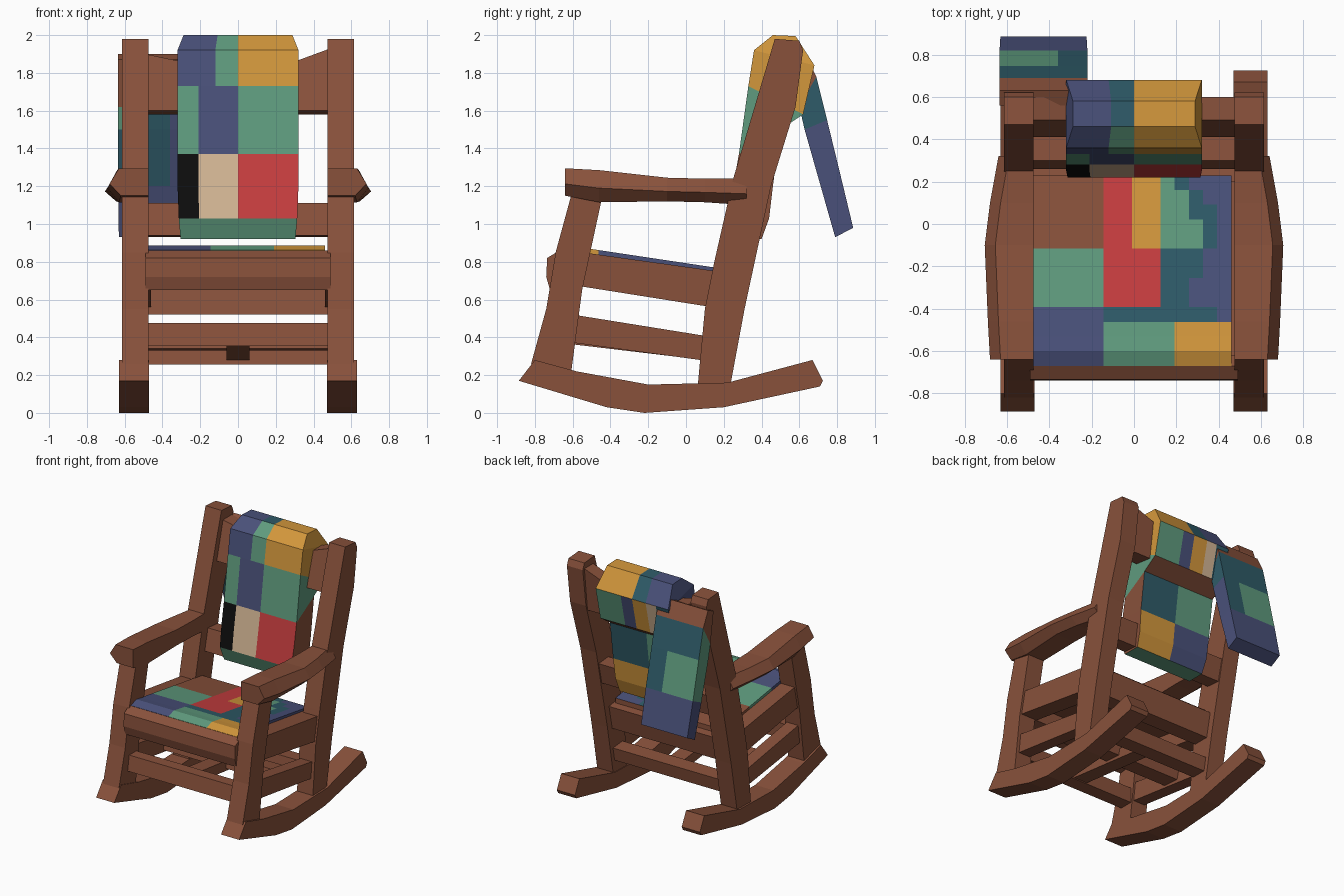
import bpy, bmesh

if "Cube" in bpy.data.objects:
    bpy.data.objects.remove(bpy.data.objects["Cube"])

COLOURS = {
    'B': ("brown wood", (.25, .083, .044)), 'N': ("navy", (.068, .082, .195)),
    'T': ("teal", (.028, .105, .14)), 'G': ("green", (.115, .33, .21)),
    'O': ("orange", (.65, .31, .045)), 'R': ("red", (.58, .048, .05)),
    'C': ("cream", (.66, .47, .30)), 'K': ("black", (.004, .004, .004)),
}
KEYS = list(COLOURS)
MATS = []
for n, c in COLOURS.values():
    m = bpy.data.materials.new(n)
    m.diffuse_color = (*c, 1)
    m.use_nodes = True
    m.node_tree.nodes["Principled BSDF"].inputs["Base Color"].default_value = m.diffuse_color
    MATS.append(m)


def finish(name, bm):
    bmesh.ops.recalc_face_normals(bm, faces=bm.faces)
    me = bpy.data.meshes.new(name)
    bm.to_mesh(me)
    bm.free()
    for m in MATS:
        me.materials.append(m)
    ob = bpy.data.objects.new(name, me)
    bpy.context.collection.objects.link(ob)
    return ob


def loft(name, rings):
    """Brown solid skinned through rings of 3D points."""
    bm = bmesh.new()
    vs = [[bm.verts.new(p) for p in r] for r in rings]
    n = len(vs[0])
    for a, b in zip(vs, vs[1:]):
        for i in range(n):
            bm.faces.new((a[i], a[(i + 1) % n], b[(i + 1) % n], b[i]))
    bm.faces.new(vs[0])
    bm.faces.new(vs[-1])
    return finish(name, bm)


def prism(name, profile, x0, x1):
    """Side profile (y, z) extruded along x."""
    return loft(name, [[(x, y, z) for y, z in profile] for x in (x0, x1)])


def patchwork(name, front, back, xs, frows, brows, lcap, rcap, end, start, scale=None):
    """Slab between two (y, z) lines, coloured cell by cell from letter rows."""
    bm = bmesh.new()
    scale = scale or [1] * len(front)
    mid = (xs[0] + xs[-1]) / 2
    F, K = [[[bm.verts.new((mid + (x - mid) * s, y, z)) for x in xs]
             for (y, z), s in zip(line, scale)] for line in (front, back)]

    def quad(vs, key):
        bm.faces.new(vs).material_index = KEYS.index(key)

    for i in range(len(front) - 1):
        for S, rows in ((F, frows), (K, brows)):
            for j in range(len(xs) - 1):
                quad((S[i][j], S[i][j + 1], S[i + 1][j + 1], S[i + 1][j]), rows[i][j])
        for j, cap in ((0, lcap), (-1, rcap)):
            quad((F[i][j], F[i + 1][j], K[i + 1][j], K[i][j]), cap[i])
    for i, row in ((0, start), (-1, end)):
        for j in range(len(xs) - 1):
            quad((F[i][j], F[i][j + 1], K[i][j + 1], K[i][j]), row[j])
    return finish(name, bm)


# Paired side parts
for side, s in (("left", -1), ("right", 1)):
    prism(side + "_rocker", [(-.885, .17), (-.42, .03), (-.22, 0), (.2, .03), (.71, .14),
                             (.725, .17), (.67, .28), (.22, .16), (-.2, .15), (-.58, .22),
                             (-.8, .28)], s * .47, s * .63)
    prism(side + "_front_leg", [(-.82, .26), (-.74, .55), (-.69, .85), (-.6, 1.18),
                                (-.44, 1.16), (-.55, .65), (-.61, .2)], s * .475, s * .615)
    prism(side + "_back_post", [(.06, .12), (.10, .55), (.15, .8), (.25, 1.24), (.47, 1.98),
                                (.60, 1.97), (.62, 1.92), (.58, 1.62), (.45, 1.2),
                                (.31, .55), (.23, .12)], s * .475, s * .615)
    prism(side + "_seat_rail", [(-.62, .68), (.2, .55), (.2, .745), (-.62, .86)],
          s * .46, s * .6)
    prism(side + "_stretcher", [(-.66, .38), (.15, .27), (.15, .40), (-.66, .53)],
          s * .49, s * .59)
    # Armrest with a pointed outer edge, widest in the middle
    rings = []
    for y, xo, z0, z1 in ((-.64, .68, 1.15, 1.295), (-.46, .69, 1.115, 1.285),
                          (-.1, .705, 1.12, 1.245), (.1, .68, 1.115, 1.24),
                          (.32, .64, 1.1, 1.24)):
        rings.append([(s * x, y, z) for x, z in
                      ((.475, z0), (xo - .06, z0), (xo, (z0 + z1) / 2 - .01),
                       (xo - .05, z1), (.475, z1))])
    loft(side + "_armrest", rings)

# Cross members
prism("front_apron", [(-.72, .65), (-.74, .72), (-.735, .82), (-.67, .86), (-.55, .84),
                      (-.55, .67)], -.49, .49)
prism("front_stretcher", [(-.71, .355), (-.69, .475), (-.6, .475), (-.6, .355)], -.49, .49)
prism("middle_stretcher", [(-.24, .34), (-.22, .43), (-.08, .41), (-.1, .33)], -.53, .53)
prism("rear_stretcher", [(.1, .255), (.12, .37), (.24, .36), (.22, .255)], -.49, .49)
prism("rear_seat_rail", [(.12, .52), (.16, .73), (.29, .71), (.25, .52)], -.49, .49)
prism("lower_back_rail", [(.26, .94), (.30, 1.11), (.42, 1.10), (.38, .93)], -.49, .49)
prism("centre_beam", [(-.66, .37), (.18, .27), (.18, .35), (-.66, .45)], -.06, .06)

# Upper back rail, rising toward the posts
loft("upper_back_rail", [[(x, .41, 1.6), (x, .49, t), (x, .6, t), (x, .56, 1.58)]
                         for x, t in ((-.49, 1.9), (-.3, 1.86), (.3, 1.86), (.49, 1.93))])

# Patchwork seat cushion (rows run back to front)
rows = ["BBBBBRROOGTNNN", "BBBBBRROOGGTNN", "BBBBBRROOGGTTN", "BBBBBRROOGGGTN",
        "BBBBBRROOGGGTN", "GGGGGRRRRTTTNN", "GGGGGRRRRTTTNN", "GGGGGRRRRTTNNN",
        "GGGGGRRRRTTNNN", "NNNNNTTTTTTTTN", "NNNNNGGGGGOOOO", "NNNNNGGGGGOOOO",
        "NNNNNGGGGGOOOO"]
ys = [.23 - .9 * i / 13 for i in range(14)]
top = [(y, .875 - .15 * (y + .55) if y > -.6 else .862) for y in ys]
top[-2] = (ys[-2], .885)
patchwork("seat_cushion", top, [(y, z - .09) for y, z in top],
          [-.48 + .94 * i / 14 for i in range(15)], rows, ["B" * 14] * 13,
          [r[0] for r in rows], [r[-1] for r in rows], rows[-1], "B" * 14)

# Patchwork back cushion, folded over the upper rail (rows run bottom to top)
patchwork("back_cushion",
          [(.26, .92), (.22, 1.03), (.25, 1.2), (.28, 1.37), (.33, 1.73), (.36, 1.92), (.46, 2)],
          [(.40, .92), (.44, 1.03), (.46, 1.2), (.50, 1.5), (.62, 1.58), (.68, 1.84), (.58, 1.995)],
          [-.32, -.21, -.12, 0, .1, .2, .32],
          ["GGGGGG", "KCCRRR", "KCCRRR", "GNNGGG", "NNGOOO", "NNGOOO"],
          ["NNNOOO", "NNNOOO", "GGGTTT", "BBBBBB", "TCONGG", "NNTOOO"],
          "BBBGNN", "BBBGOO", "NNTOOO", "GGGGGG", [.95, .98, 1, 1, 1, 1, .9])

# Throw hanging behind the back on one side
patchwork("hanging_throw",
          [(.79, .93), (.713, 1.2), (.628, 1.5), (.60, 1.62), (.56, 1.87)],
          [(.885, .98), (.82, 1.25), (.747, 1.55), (.69, 1.78), (.63, 1.9)],
          [-.635, -.48, -.36, -.22],
          ["NNN", "TTN", "GTN", "BBB"], ["NNN", "GGT", "TTT", "BBB"],
          "NGGB", "NNTB", "BBB", "NNN", [.98, 1, 1, 1, 1])
